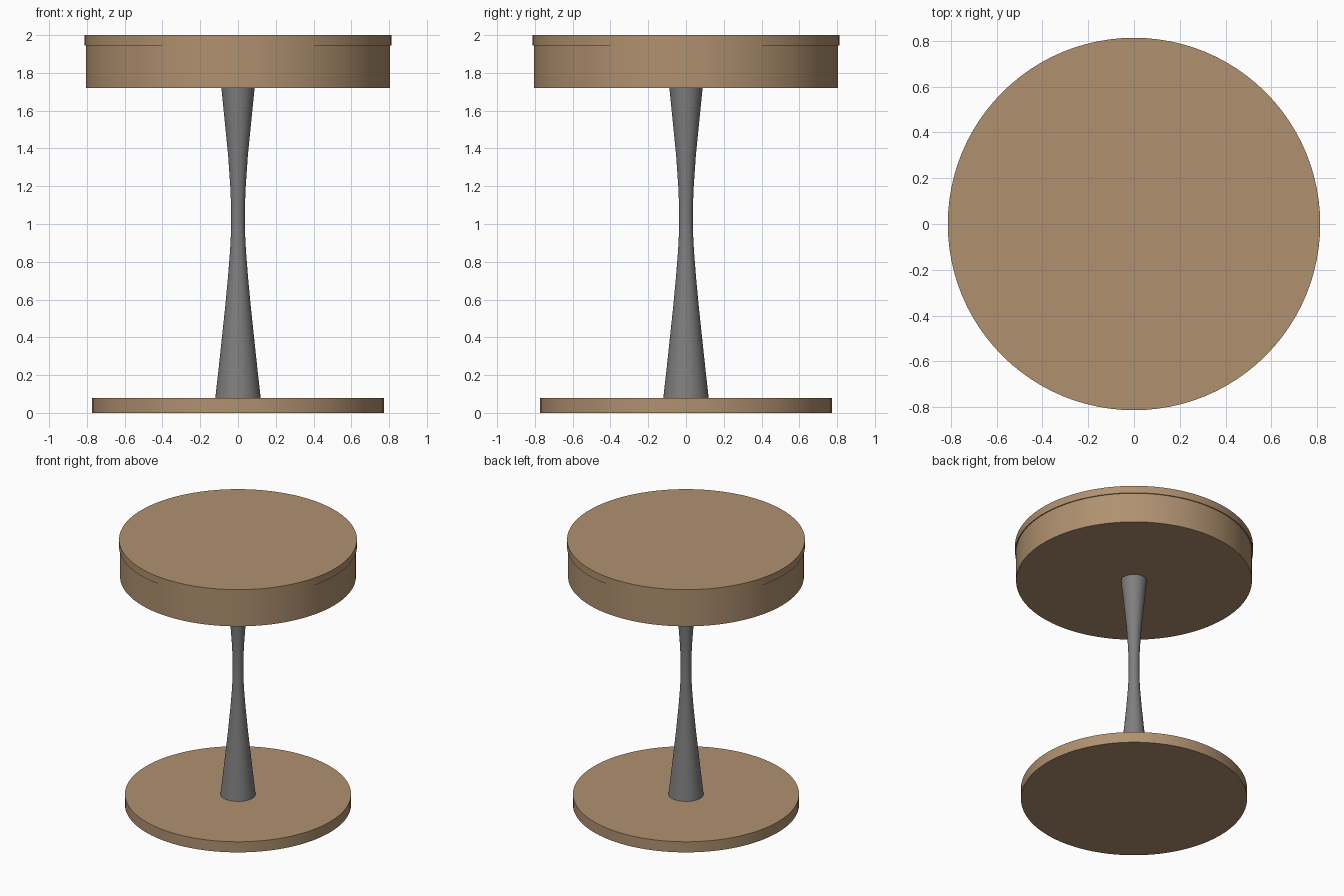
import bpy, bmesh, math

if "Cube" in bpy.data.objects:
    bpy.data.objects.remove(bpy.data.objects["Cube"])

SEGMENTS = 96


def material(name, colour):
    m = bpy.data.materials.new(name)
    m.diffuse_color = (*colour, 1)
    m.use_nodes = True
    m.node_tree.nodes["Principled BSDF"].inputs["Base Color"].default_value = m.diffuse_color
    return m


wood = material("light wood", (0.434, 0.283, 0.162))
metal = material("grey metal", (0.212, 0.212, 0.212))


def lathe(name, profile, mat):
    """Closed solid of revolution from (radius, z) points, bottom to top."""
    bm = bmesh.new()
    rings = []
    for r, z in profile:
        rings.append([bm.verts.new((r * math.cos(2 * math.pi * i / SEGMENTS),
                                    r * math.sin(2 * math.pi * i / SEGMENTS), z))
                      for i in range(SEGMENTS)])
    for a, b in zip(rings, rings[1:]):
        for i in range(SEGMENTS):
            j = (i + 1) % SEGMENTS
            bm.faces.new((a[i], a[j], b[j], b[i]))
    bm.faces.new(rings[0][::-1])
    bm.faces.new(rings[-1])
    mesh = bpy.data.meshes.new(name)
    bm.to_mesh(mesh)
    bm.free()
    mesh.materials.append(mat)
    obj = bpy.data.objects.new(name, mesh)
    bpy.context.collection.objects.link(obj)
    bpy.ops.object.select_all(action='DESELECT')
    obj.select_set(True)
    bpy.context.view_layer.objects.active = obj
    bpy.ops.object.shade_smooth_by_angle(angle=math.radians(30))
    return obj


# Floor disc
lathe("base", [(0.773, 0), (0.773, 0.08)], wood)

# Waisted pedestal
lathe("column", [(0.12, 0.08), (0.102, 0.24), (0.085, 0.4), (0.068, 0.56),
                 (0.053, 0.72), (0.042, 0.86), (0.037, 0.96), (0.036, 1.08),
                 (0.041, 1.2), (0.052, 1.36), (0.070, 1.54), (0.088, 1.72)], metal)

# Thick drum under the top, and the slightly overhanging top plate
lathe("drum", [(0.806, 1.72), (0.806, 1.945)], wood)
lathe("top_plate", [(0.813, 1.945), (0.813, 2.0)], wood)
